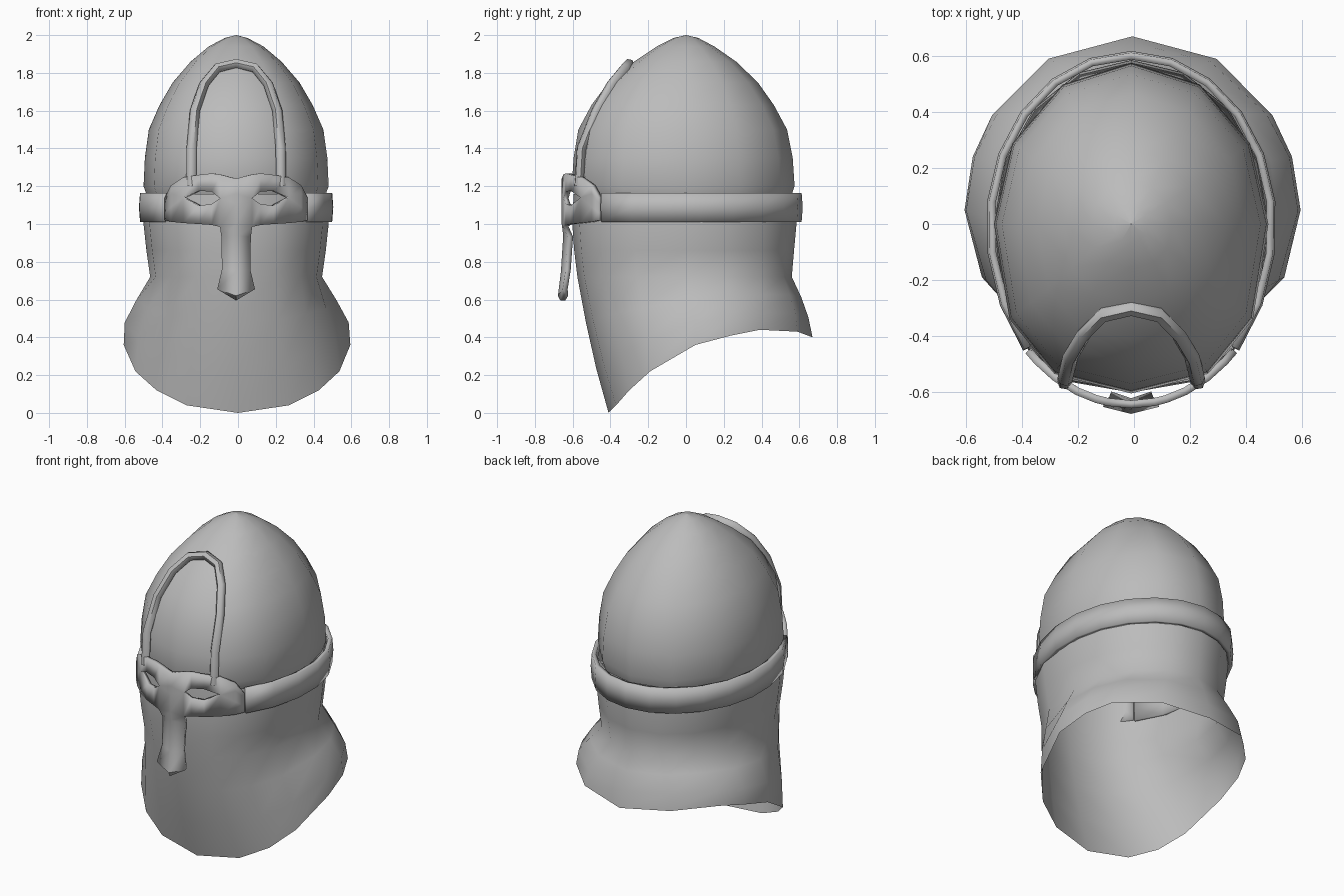
import bpy, bmesh, math

if "Cube" in bpy.data.objects:
    bpy.data.objects.remove(bpy.data.objects["Cube"])

steel = bpy.data.materials.new("grey steel")
steel.diffuse_color = (0.5, 0.5, 0.5, 1)
steel.use_nodes = True
steel.node_tree.nodes["Principled BSDF"].inputs["Base Color"].default_value = steel.diffuse_color
CX = -0.01  # slight sideways offset of the upper parts


def finish(name, bm, thick=0, angle=60):
    bmesh.ops.remove_doubles(bm, verts=bm.verts, dist=0.0005)
    me = bpy.data.meshes.new(name)
    bm.to_mesh(me)
    bm.free()
    ob = bpy.data.objects.new(name, me)
    bpy.context.collection.objects.link(ob)
    me.materials.append(steel)
    if thick:
        mod = ob.modifiers.new("thickness", 'SOLIDIFY')
        mod.thickness = thick
        mod.offset = -1
    bpy.ops.object.select_all(action='DESELECT')
    bpy.context.view_layer.objects.active = ob
    ob.select_set(True)
    bpy.ops.object.shade_smooth_by_angle(angle=math.radians(angle))
    return ob


def grid(rows, closed=False, skip=lambda i, j: False):
    """Skin of quads over rows of points, listed bottom to top."""
    bm = bmesh.new()
    vs = [[bm.verts.new(p) for p in r] for r in rows]
    n = len(rows[0])
    for j in range(len(rows) - 1):
        for i in range(n if closed else n - 1):
            if not skip(i, j):
                k = (i + 1) % n
                bm.faces.new((vs[j][i], vs[j][k], vs[j + 1][k], vs[j + 1][i]))
    bmesh.ops.dissolve_degenerate(bm, dist=0.0005, edges=bm.edges)
    return bm


def oval(a, rx, front, back, power=2.4):
    """Egg-shaped plan, squarer at the front; a = 0 is the front."""
    s, c = math.sin(a), math.cos(a)
    if c > 0.001:
        e = 2 / power
        return (math.copysign(abs(s) ** e, s) * rx, -c ** e * front)
    return (s * rx, -c * back)


# Dome: twelve-sided pointed skull
prof = [(1.13, .465, .57, .55), (1.20, .49, .605, .575), (1.35, .483, .595, .565),
        (1.50, .462, .57, .535), (1.63, .405, .50, .465), (1.75, .335, .41, .38),
        (1.86, .24, .275, .265), (1.94, .145, .155, .15), (1.985, .06, .065, .065),
        (2.0, 0.001, .001, .001)]
rows = []
for z, rx, f, b in prof:
    pts = [oval(math.tau * i / 12, rx, f, b) for i in range(12)]
    rows.append([(x + CX, y, z) for x, y in pts])
finish("dome", grid(rows, True))

# Neck curtain: straight at the front, waisted and flared at sides and back
hem = [(0, -.41, 0), (.27, -.37, .04), (.43, -.30, .12), (.54, -.19, .22), (.60, .05, .36),
       (.57, .24, .41), (.50, .39, .44), (.30, .59, .43), (0, .67, .40)]
flare = [[.27, .60], [.27, .60], [.30, .66], [.42, .85], [.5, .95],
         [.5, .95], [.47, .9], [.45, .85], [.45, .8]]
cols = []
for i, h in enumerate(hem):
    a = math.pi * i / 8
    col = [h]
    nx, ny = oval(a, .455, .575, .56)
    for t, f in zip((.67, .33), reversed(flare[i])):
        col.append((nx + (h[0] - nx) * f, ny + (h[1] - ny) * f, .72 + (h[2] - .72) * t))
    col.append((nx, ny, .72))
    for z, rx, fr, bk in ((.86, .475, .592, .572), (1.0, .49, .602, .585), (1.16, .485, .595, .575)):
        col.append((*oval(a, rx, fr, bk), z))
    cols.append(col)
cols += [[(-x, y, z) for x, y, z in c] for c in cols[7:0:-1]]
rows = [[(c[j][0] + CX * min(1, c[j][2] / .7), c[j][1], c[j][2]) for c in cols]
        for j in range(len(cols[0]))]
finish("neck_curtain", grid(rows, True), angle=80)

# Brow band wrapping from one edge of the mask round the back to the other
rows = []
for z, d in ((1.01, 0), (1.09, .006), (1.165, 0)):
    row = []
    for i in range(17):
        a = math.radians(-42 + 264 * i / 16)
        s = math.sin(a)
        row.append((math.cos(a) * (.513 + d) + CX, s * ((.612 if s > 0 else .67) + d), z))
    rows.append(row)
finish("brow_band", grid(rows), .025, 40)

# Face mask: columns of x, top edge, eye top, eye bottom, lower edge
half = [(0, 1.24, 1.16, 1.11, 1.0), (.085, 1.262, 1.136, 1.136, .985),
        (.13, 1.268, 1.172, 1.105, .995), (.20, 1.26, 1.175, 1.098, 1.0),
        (.28, 1.247, 1.14, 1.14, 1.005), (.345, 1.205, 1.16, 1.09, 1.012),
        (.378, 1.14, 1.11, 1.06, 1.02)]
full = [(-c[0], *c[1:]) for c in half[:0:-1]] + half


def mask_y(x):
    return -.658 * math.sqrt(1 - (x / .53) ** 2)


rows = [[(c[0] + CX, mask_y(c[0]), c[k]) for c in full] for k in (4, 3, 2, 1)]
bm = grid(rows, skip=lambda i, j: j == 1 and i in (2, 3, 4, 7, 8, 9))

# Nose guard hanging from the mask, with a flared pointed tip
guard = [(0, .595, .595, -.665), (.10, .655, .62, -.678), (.075, .76, .75, -.662),
         (.078, .93, .94, -.650), (.085, .985, 1.0, -.658)]
grows = []
for w, zs, zc, y in guard:
    side = mask_y(w) if zs > .98 else y + .025
    grows.append([(CX - w, side, zs), (CX, y, zc), (CX + w, side, zs)])
tmp = bpy.data.meshes.new("guard_part")
g = grid(grows)
g.to_mesh(tmp)
g.free()
bm.from_mesh(tmp)
bpy.data.meshes.remove(tmp)
finish("face_mask", bm, .028, 50)

# Raised arch moulding on the forehead
arch = [(.238, -.565, 1.20), (.236, -.553, 1.40), (.218, -.475, 1.60), (.170, -.395, 1.74),
        (.10, -.325, 1.825)]
path = [(-x, y, z) for x, y, z in arch] + [(0, -.302, 1.848)] + arch[::-1]
cu = bpy.data.curves.new("arch_path", 'CURVE')
cu.dimensions = '3D'
cu.bevel_depth = .027
cu.bevel_resolution = 1
cu.use_fill_caps = True
sp = cu.splines.new('POLY')
sp.points.add(len(path) - 1)
for p, (x, y, z) in zip(sp.points, path):
    p.co = (x + CX, y, z, 1)
ob = bpy.data.objects.new("arch_path", cu)
bpy.context.collection.objects.link(ob)
me = bpy.data.meshes.new_from_object(ob.evaluated_get(bpy.context.evaluated_depsgraph_get()))
bm = bmesh.new()
bm.from_mesh(me)
bpy.data.objects.remove(ob)
bpy.data.meshes.remove(me)
finish("forehead_arch", bm)
